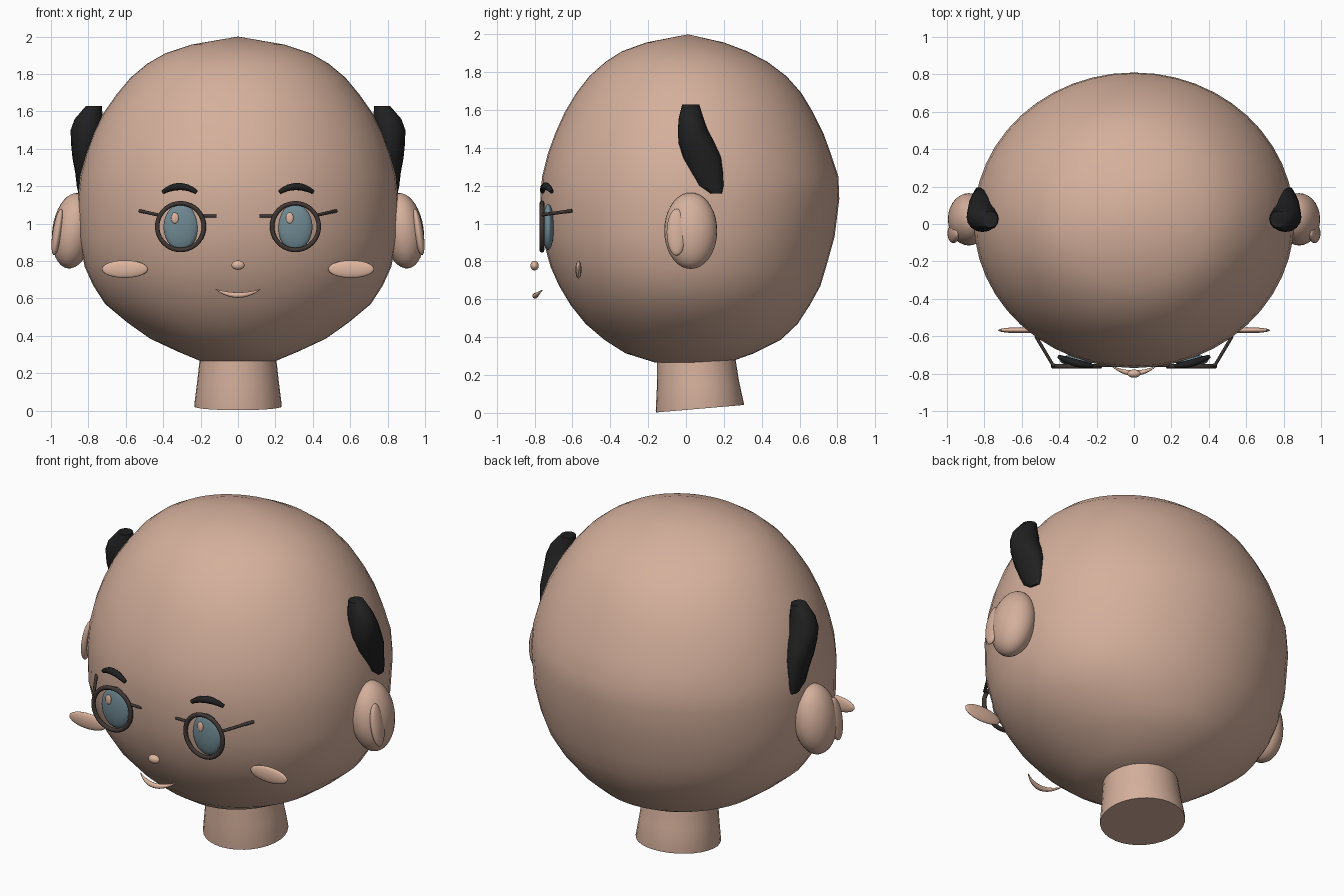
import bpy, bmesh, math
from mathutils import Vector, Matrix

if "Cube" in bpy.data.objects:
    bpy.data.objects.remove(bpy.data.objects["Cube"], do_unlink=True)


def material(name, colour):
    m = bpy.data.materials.new(name)
    m.use_nodes = True
    m.diffuse_color = (*colour, 1)
    m.node_tree.nodes["Principled BSDF"].inputs["Base Color"].default_value = (*colour, 1)
    return m


SKIN = material("skin", (0.66, 0.43, 0.33))
BLUSH = material("blush", (0.74, 0.47, 0.35))
HAIR = material("black hair", (0.015, 0.015, 0.015))
LASH = material("dark brown", (0.05, 0.038, 0.034))
IRIS = material("blue grey", (0.16, 0.25, 0.29))


def finish(name, bm, mat, angle=60):
    bmesh.ops.recalc_face_normals(bm, faces=bm.faces)
    mesh = bpy.data.meshes.new(name)
    bm.to_mesh(mesh)
    bm.free()
    mesh.materials.append(mat)
    obj = bpy.data.objects.new(name, mesh)
    bpy.context.collection.objects.link(obj)
    smooth(obj, angle)
    return obj


def smooth(obj, angle=60):
    bpy.ops.object.select_all(action='DESELECT')
    obj.select_set(True)
    bpy.context.view_layer.objects.active = obj
    bpy.ops.object.shade_smooth_by_angle(angle=math.radians(angle))


def loft(name, rings, mat, sides=32, tip=None, slope=0, angle=60):
    """Skin elliptical rings given as (z, centre x, centre y, radius x, radius y)."""
    bm = bmesh.new()
    loops = []
    for z, cx, cy, rx, ry in rings:
        loop = []
        for i in range(sides):
            a = math.tau * i / sides
            y = ry * math.sin(a)
            loop.append(bm.verts.new((cx + rx * math.cos(a), cy + y, z + slope * y)))
        loops.append(loop)
    for low, high in zip(loops, loops[1:]):
        for i in range(sides):
            j = (i + 1) % sides
            bm.faces.new((low[i], low[j], high[j], high[i]))
    bm.faces.new(loops[0])
    if tip:
        top = bm.verts.new(tip)
        for i in range(sides):
            bm.faces.new((loops[-1][i], loops[-1][(i + 1) % sides], top))
    else:
        bm.faces.new(loops[-1])
    return finish(name, bm, mat, angle)


def ellipsoid(name, centre, radii, mat, tilt=0):
    bm = bmesh.new()
    bmesh.ops.create_uvsphere(bm, u_segments=28, v_segments=18, radius=1)
    bm.transform(Matrix.Translation(centre) @ Matrix.Rotation(math.radians(tilt), 4, 'Y')
                 @ Matrix.Diagonal((*radii, 1)))
    return finish(name, bm, mat, 180)


def tube(name, points, radius, mat, taper=None, closed=False):
    curve = bpy.data.curves.new(name, 'CURVE')
    curve.dimensions = '3D'
    curve.bevel_depth = radius
    curve.bevel_resolution = 3
    curve.use_fill_caps = True
    spline = curve.splines.new('POLY')
    spline.points.add(len(points) - 1)
    spline.use_cyclic_u = closed
    for i, (p, co) in enumerate(zip(spline.points, points)):
        p.co = (*co, 1)
        p.radius = taper(i / (len(points) - 1)) if taper else 1
    obj = bpy.data.objects.new(name, curve)
    bpy.context.collection.objects.link(obj)
    bpy.ops.object.select_all(action='DESELECT')
    obj.select_set(True)
    bpy.context.view_layer.objects.active = obj
    bpy.ops.object.convert(target='MESH')
    obj = bpy.context.object
    obj.data.materials.clear()
    obj.data.materials.append(mat)
    smooth(obj)
    return obj


# Head: height, half width, front edge, back edge
head = [(.265, .2, -.16, .22), (.315, .32, -.32, .36), (.385, .47, -.43, .5),
        (.47, .59, -.53, .59), (.57, .71, -.61, .655), (.67, .775, -.67, .71),
        (.77, .82, -.715, .74), (.93, .852, -.76, .785), (1.13, .857, -.77, .81),
        (1.25, .845, -.76, .805), (1.37, .815, -.73, .765), (1.48, .775, -.69, .725),
        (1.59, .72, -.64, .67), (1.69, .65, -.58, .61), (1.78, .575, -.51, .53),
        (1.855, .485, -.425, .43), (1.91, .39, -.34, .325), (1.957, .25, -.21, .2)]
loft("head", [(z, 0, (f + b) / 2, w, (b - f) / 2) for z, w, f, b in head], SKIN, 48,
     tip=(0, 0.01, 2.0), angle=180)

# Neck with a slanted base
loft("neck", [(.022, 0, .073, .233, .232), (.03, 0, .073, .234, .233),
              (.15, 0, .063, .219, .217), (.29, 0, .053, .203, .205),
              (.4, 0, .05, .195, .195)], SKIN, slope=.085)

# Nose and mouth
ellipsoid("nose", (0, -.8, .778), (.035, .022, .025), BLUSH)
arc = [-1 + i / 8 for i in range(17)]
tube("mouth", [(.118 * t, -.797 + .037 * t * t, .618 + .03 * t * t) for t in arc],
     .015, BLUSH, taper=lambda t: .15 + .85 * math.sin(math.pi * t))

for s, side in ((1, "left"), (-1, "right")):
    # Ear and its inner fold
    ellipsoid(side + "_ear", (s * .883, .025, .962), (.11, .14, .203), SKIN, -s * 8)
    ellipsoid(side + "_ear_fold", (s * .965, -.05, .955), (.026, .052, .125), SKIN, -s * 9)

    # Sideburn tuft
    tuft = [(1.16, .835, .155, .018, .035), (1.2, .832, .13, .03, .068),
            (1.27, .825, .11, .045, .085), (1.35, .82, .085, .065, .1),
            (1.43, .813, .055, .08, .095), (1.5, .81, .035, .085, .078),
            (1.56, .798, .027, .075, .065), (1.63, .77, .025, .042, .045)]
    loft(side + "_hair_tuft", [(z, s * x, y, a, b) for z, x, y, a, b in tuft], HAIR, 16)

    # Eye: iris, highlight and dark rim
    ellipsoid(side + "_iris", (s * .305, -.728, .982), (.093, .03, .122), IRIS)
    ellipsoid(side + "_eye_highlight", (s * .307 - .03, -.755, 1.03), (.02, .008, .029), BLUSH)
    tube(side + "_eye_rim",
         [(s * .307 + .125 * math.cos(a), -.761, .984 + .125 * math.sin(a))
          for a in (math.tau * i / 40 for i in range(40))], .0125, LASH, closed=True)

    # Lashes beside the rim
    tube(side + "_outer_lash", [(s * .42, -.758, 1.045), (s * .435, -.752, 1.048),
                                (s * .525, -.6, 1.068)], .009, LASH)
    tube(side + "_inner_lash", [(s * .2, -.757, 1.04), (s * .115, -.757, 1.04)], .008, LASH)

    # Eyebrow and cheek
    tube(side + "_eyebrow", [(s * (.312 + .09 * t), -.742 + .025 * t + .008 * t * t,
                              1.198 - .03 * t * t) for t in arc], .02, HAIR,
         taper=lambda t: .55 + .45 * math.sin(math.pi * t))
    ellipsoid(side + "_cheek", (s * .605, -.568, .757), (.123, .016, .047), BLUSH)
